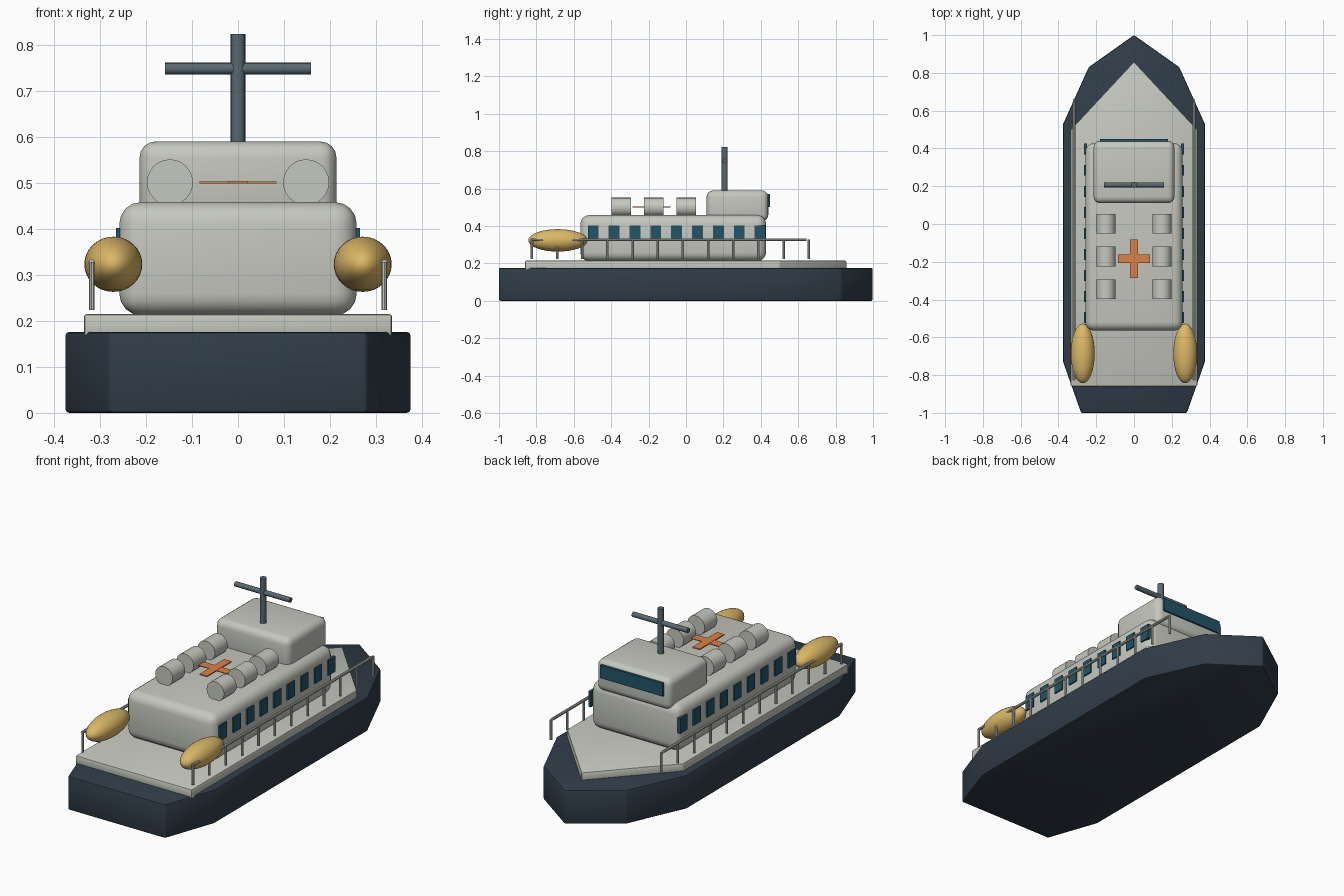
import bpy, bmesh
from math import pi, radians

if "Cube" in bpy.data.objects:
    bpy.data.objects.remove(bpy.data.objects["Cube"])


def material(name, rgb):
    m = bpy.data.materials.new(name)
    m.diffuse_color = (*rgb, 1)
    m.use_nodes = True
    m.node_tree.nodes["Principled BSDF"].inputs["Base Color"].default_value = m.diffuse_color
    return m


NAVY = material("navy", (0.03, 0.046, 0.066))
PALE = material("pale_grey", (0.56, 0.58, 0.52))
GLASS = material("dark_glass", (0.015, 0.09, 0.14))
STEEL = material("steel", (0.10, 0.14, 0.17))
YELLOW = material("yellow", (0.72, 0.48, 0.13))
ORANGE = material("orange", (0.72, 0.22, 0.06))


def finish(ob, name, mat, bevel=0, segments=2, smooth=True):
    ob.name = name
    ob.data.materials.append(mat)
    bpy.context.view_layer.objects.active = ob
    for o in bpy.context.selected_objects:
        o.select_set(False)
    ob.select_set(True)
    if bevel:
        mod = ob.modifiers.new("bevel", 'BEVEL')
        mod.width, mod.segments = bevel, segments
        mod.limit_method = 'ANGLE'
        mod.angle_limit = radians(30)
        bpy.ops.object.modifier_apply(modifier="bevel")
    if smooth:
        bpy.ops.object.shade_smooth_by_angle(angle=radians(35))
    return ob


def box(name, lo, hi, mat, bevel=0, segments=2):
    bpy.ops.mesh.primitive_cube_add(size=1, location=[(a + b) / 2 for a, b in zip(lo, hi)])
    ob = bpy.context.object
    ob.scale = [b - a for a, b in zip(lo, hi)]
    bpy.ops.object.transform_apply(location=False, rotation=False, scale=True)
    return finish(ob, name, mat, bevel, segments, smooth=bevel > 0)


def rod(name, centre, radius, length, axis, mat, sides=16):
    rot = {'x': (0, pi / 2, 0), 'y': (pi / 2, 0, 0), 'z': (0, 0, 0)}[axis]
    bpy.ops.mesh.primitive_cylinder_add(vertices=sides, radius=radius, depth=length,
                                        location=centre, rotation=rot)
    return finish(bpy.context.object, name, mat)


def slab(name, half, z0, z1, mat, bevel):
    """Extrude a plan outline given by its right half, bow first."""
    outline = half + [(-x, y) for x, y in reversed(half) if x > 0]
    bm = bmesh.new()
    face = bm.faces.new([bm.verts.new((x, y, z0)) for x, y in outline])
    ext = bmesh.ops.extrude_face_region(bm, geom=[face])
    top = [v for v in ext["geom"] if isinstance(v, bmesh.types.BMVert)]
    bmesh.ops.translate(bm, verts=top, vec=(0, 0, z1 - z0))
    bmesh.ops.recalc_face_normals(bm, faces=bm.faces)
    me = bpy.data.meshes.new(name)
    bm.to_mesh(me)
    bm.free()
    ob = bpy.data.objects.new(name, me)
    bpy.context.collection.objects.link(ob)
    return finish(ob, name, mat, bevel)


# Hull and deck
slab("hull", [(0, 1), (0.24, 0.83), (0.375, 0.53), (0.375, -0.73), (0.28, -1)],
     0, 0.176, NAVY, 0.008)
slab("deck", [(0, 0.86), (0.335, 0.5), (0.335, -0.86)], 0.166, 0.215, PALE, 0.007)

# Cabin, wheelhouse and its windscreen
box("cabin", (-0.258, -0.565, 0.212), (0.258, 0.428, 0.458), PALE, 0.047, 4)
box("wheelhouse", (-0.214, 0.11, 0.425), (0.214, 0.44, 0.59), PALE, 0.035, 4)
box("windscreen", (-0.18, 0.432, 0.502), (0.18, 0.449, 0.57), GLASS)

# Mast and yard
rod("mast", (0, 0.207, 0.69), 0.016, 0.266, 'z', STEEL)
rod("yard", (0, 0.207, 0.748), 0.013, 0.318, 'x', STEEL)

# Roof marking: thin orange cross
box("roof_cross_long", (-0.021, -0.285, 0.498), (0.021, -0.083, 0.504), ORANGE)
box("roof_cross_wide", (-0.084, -0.207, 0.499), (0.084, -0.161, 0.503), ORANGE)

# Parts repeated on both sides
for s, side in ((1, "right"), (-1, "left")):
    for i in range(9):
        y = -0.496 + i * 0.1115
        x0, x1 = sorted((s * 0.25, s * 0.265))
        box(f"window_{side}_{i}", (x0, y - 0.029, 0.322), (x1, y + 0.029, 0.402), GLASS)

    for i in range(3):
        rod(f"raft_canister_{side}_{i}", (s * 0.148, -0.346 + i * 0.174, 0.501),
            0.05, 0.104, 'y', PALE, 24)

    rod(f"handrail_{side}", (s * 0.318, -0.09, 0.326), 0.0075, 1.47, 'y', PALE, 10)
    for i in range(12):
        rod(f"rail_post_{side}_{i}", (s * 0.318, -0.824 + i * 0.1346, 0.276),
            0.0065, 0.104, 'z', PALE, 10)

    bpy.ops.mesh.primitive_uv_sphere_add(segments=32, ring_count=16, radius=1,
                                         location=(s * 0.271, -0.685, 0.323))
    boat = bpy.context.object
    boat.scale = (0.063, 0.158, 0.06)
    bpy.ops.object.transform_apply(location=False, rotation=False, scale=True)
    finish(boat, f"lifeboat_{side}", YELLOW)
